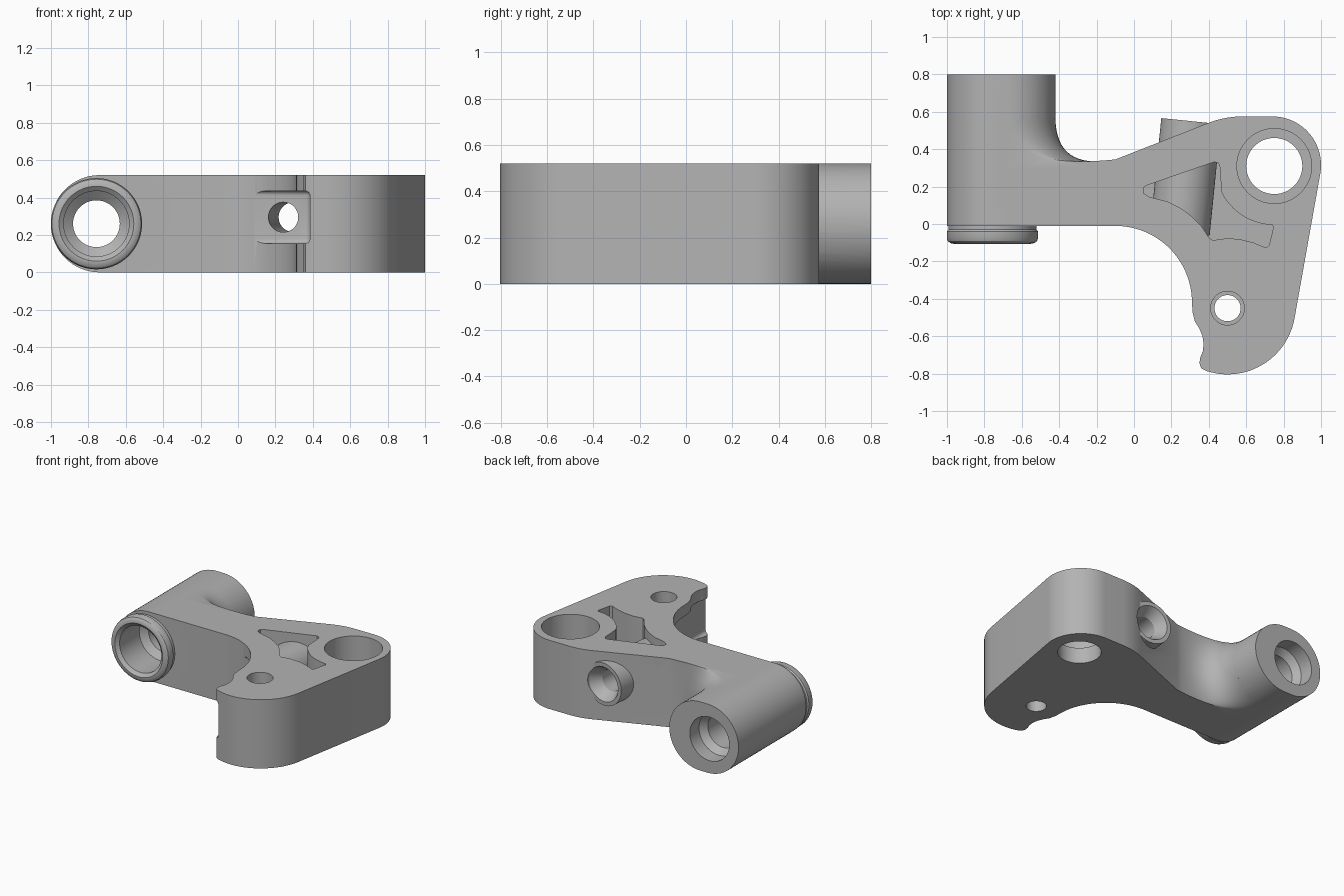
import bpy, bmesh, math
from mathutils import Vector

cube = bpy.data.objects.get("Cube")
if cube:
    bpy.data.objects.remove(cube, do_unlink=True)

H = 0.52  # overall thickness

metal = bpy.data.materials.new("grey_metal")
metal.use_nodes = True
grey = (0.45, 0.45, 0.45, 1)
metal.diffuse_color = grey
metal.node_tree.nodes["Principled BSDF"].inputs["Base Color"].default_value = grey


def loft(name, loops):
    """Closed solid skinned through equal-length loops."""
    bm = bmesh.new()
    rings = [[bm.verts.new(p) for p in loop] for loop in loops]
    n = len(rings[0])
    for a, b in zip(rings, rings[1:]):
        for i in range(n):
            j = (i + 1) % n
            bm.faces.new((a[i], a[j], b[j], b[i]))
    bm.faces.new(rings[0][::-1])
    bm.faces.new(rings[-1])
    bmesh.ops.recalc_face_normals(bm, faces=bm.faces)
    mesh = bpy.data.meshes.new(name)
    bm.to_mesh(mesh)
    bm.free()
    mesh.materials.append(metal)
    ob = bpy.data.objects.new(name, mesh)
    bpy.context.collection.objects.link(ob)
    return ob


def slab(name, pts, z0, z1):
    return loft(name, [[(x, y, z) for x, y in pts] for z in (z0, z1)])


def lathe(name, profile, origin, axis, n=64):
    """Turned solid from (radius, distance along axis) pairs."""
    w = Vector(axis).normalized()
    u = w.orthogonal().normalized()
    v = w.cross(u)
    turns = [2 * math.pi * i / n for i in range(n)]
    return loft(name, [[Vector(origin) + w * s + r * (u * math.cos(t) + v * math.sin(t))
                        for t in turns] for r, s in profile])


def arc(cx, cy, r, a0, a1, n=16):
    angles = [math.radians(a0 + (a1 - a0) * i / n) for i in range(n + 1)]
    return [(cx + r * math.cos(a), cy + r * math.sin(a)) for a in angles]


def apply_mod(ob, mod):
    bpy.context.view_layer.objects.active = ob
    bpy.ops.object.modifier_apply(modifier=mod.name)


def combine(ob, other, operation):
    mod = ob.modifiers.new("combine", 'BOOLEAN')
    mod.operation = operation
    mod.solver = 'EXACT'
    mod.object = other
    apply_mod(ob, mod)
    bpy.data.objects.remove(other, do_unlink=True)


# Main plate outline, with the front arc, the hook and the rounded back lug
outline = [(-0.74, -0.01)]
outline += arc(-0.1, -0.42, 0.41, 90, 0, 24)
outline += [(0.313, -0.47), (0.325, -0.52), (0.35, -0.56), (0.366, -0.6), (0.372, -0.64),
            (0.368, -0.68), (0.354, -0.715), (0.35, -0.745), (0.36, -0.772), (0.39, -0.787)]
outline += arc(0.5, -0.44, 0.364, -100, -10, 24)
outline += arc(0.74, 0.315, 0.26, -10, 90, 24)
outline += arc(0.58, 0.075, 0.5, 90, 110, 8)
outline += [(-0.1, 0.345), (-0.27, 0.3), (-0.74, 0.3)]
bracket = slab("bracket", outline, 0, H)

# Blind pocket in the top: a triangle with a tail that wraps round the lug
pocket = [(0.05, 0.165), (0.05, 0.195), (0.07, 0.207), (0.43, 0.332), (0.452, 0.325), (0.46, 0.3)]
pocket += arc(0.75, 0.31, 0.315, 206, 264, 12)
pocket += [(0.74, -0.005), (0.745, -0.02), (0.722, -0.115), (0.705, -0.127), (0.64, -0.1),
           (0.57, -0.082), (0.5, -0.076), (0.42, -0.087), (0.402, -0.075), (0.36, -0.01),
           (0.31, 0.04), (0.25, 0.085), (0.18, 0.12), (0.08, 0.145)]
combine(bracket, slab("pocket", pocket, 0.08, 0.7), 'DIFFERENCE')

# Barrel along y at the side
section = arc(-0.74, H / 2, H / 2, 90, 270, 32) + arc(-0.68, H / 2, H / 2, -90, 90, 32)
barrel = loft("barrel", [[(x, y, z) for x, z in section] for y in (-0.01, 0.8)])
combine(bracket, barrel, 'UNION')

# Fillet sweeping from the barrel side into the back edge of the plate
layers = []
for k in range(25):
    z = H / 2 * (1 - math.cos(math.pi * k / 24))
    xb = -0.68 + math.sqrt(max(0, (H / 2) ** 2 - (z - H / 2) ** 2))
    layer = [(-0.72, 0.1, z), (-0.72, 0.57, z)]
    for i in range(17):
        t = i / 16
        a, b, c = (1 - t) ** 2, 2 * t * (1 - t), t * t
        layer.append(((a + b) * xb - c * 0.1, a * 0.57 + b * 0.285 + c * 0.345, z))
    layers.append(layer + [(-0.1, 0.1, z)])
combine(bracket, loft("barrel_fillet", layers), 'UNION')

# Rounded collar on the front end of the barrel
collar = [(0.235, 0.05), (0.235, -0.03), (0.244, -0.04), (0.244, -0.075),
          (0.238, -0.092), (0.225, -0.102), (0.205, -0.106)]
barrel_axis = (-0.757, 0, H / 2)
combine(bracket, lathe("front_collar", collar, barrel_axis, (0, 1, 0)), 'UNION')

# Tilted cross tube, showing as a boss at the back and inside the pocket
tube_start, tube_axis = (0.305, 0.55, 0.295), (-0.1, -0.995, 0)
combine(bracket, lathe("cross_tube", [(0.16, 0), (0.16, 0.6)], tube_start, tube_axis), 'UNION')

# Tool slot in the front arc, cutting through the hook
slot = slab("tool_slot", [(-0.2, -0.03), (-0.2, -1), (0.385, -1), (0.385, -0.088)], 0.155, 0.435)
bevel = slot.modifiers.new("round", 'BEVEL')
bevel.width = 0.025
bevel.segments = 4
apply_mod(slot, bevel)
combine(bracket, slot, 'DIFFERENCE')

# Bores: barrel, cross tube, large lug hole, small hook hole
bores = [
    ([(0.2, -0.15), (0.2, -0.106), (0.175, -0.085), (0.175, 0.15), (0.125, 0.19),
      (0.125, 0.64), (0.165, 0.69), (0.165, 0.9)], barrel_axis, (0, 1, 0)),
    ([(0.13, -0.05), (0.13, 0), (0.08, 0.08), (0.08, 0.8)], tube_start, tube_axis),
    ([(0.15, -0.1), (0.15, 0.12), (0.2, 0.12), (0.2, 0.7)], (0.75, 0.31, 0), (0, 0, 1)),
    ([(0.07, -0.1), (0.07, 0.2), (0.09, 0.2), (0.09, 0.7)], (0.5, -0.45, 0), (0, 0, 1)),
]
for profile, origin, axis in bores:
    combine(bracket, lathe("bore", profile, origin, axis), 'DIFFERENCE')

# Smooth curved walls, sharp edges kept
bpy.ops.object.select_all(action='DESELECT')
bracket.select_set(True)
bpy.context.view_layer.objects.active = bracket
bpy.ops.object.shade_smooth_by_angle(angle=math.radians(30))
